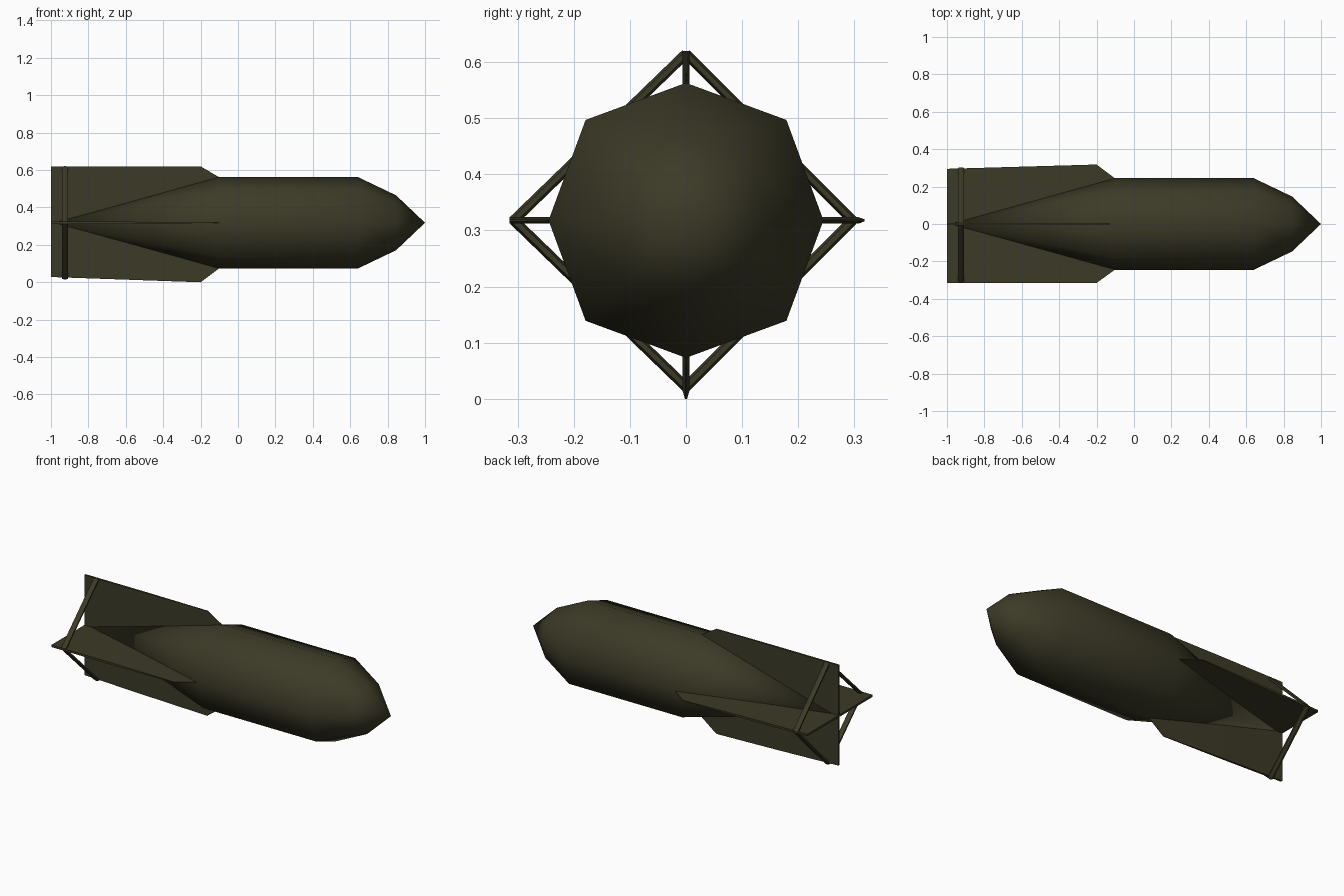
import bpy, bmesh, math
from mathutils import Matrix, Vector

if "Cube" in bpy.data.objects:
    bpy.data.objects.remove(bpy.data.objects["Cube"])

AXIS_Z = 0.318
olive = bpy.data.materials.new("dark_olive")
olive.diffuse_color = (0.045, 0.042, 0.020, 1)
olive.use_nodes = True
olive.node_tree.nodes["Principled BSDF"].inputs["Base Color"].default_value = olive.diffuse_color


def finish(name, bm, smooth):
    bmesh.ops.recalc_face_normals(bm, faces=bm.faces)
    for f in bm.faces:
        f.smooth = smooth
    me = bpy.data.meshes.new(name)
    bm.to_mesh(me)
    bm.free()
    me.materials.append(olive)
    ob = bpy.data.objects.new(name, me)
    ob.location.z = AXIS_Z
    bpy.context.collection.objects.link(ob)
    return ob


# Body: eight-sided lathe along x, pointed at both ends
bm = bmesh.new()
rings = []
for x, r in [(-0.1, 0.245), (0.64, 0.245), (0.845, 0.147)]:
    ring = []
    for i in range(8):
        a = i * math.pi / 4
        k = r * (1.033 if i % 2 else 1.0)
        ring.append(bm.verts.new((x, k * math.cos(a), k * math.sin(a))))
    rings.append(ring)
tail = bm.verts.new((-0.99, 0, 0))
nose = bm.verts.new((1.0, 0, 0))
for i in range(8):
    j = (i + 1) % 8
    for a, b in zip(rings, rings[1:]):
        bm.faces.new((a[i], a[j], b[j], b[i]))
    bm.faces.new((tail, rings[0][j], rings[0][i]))
    bm.faces.new((nose, rings[-1][i], rings[-1][j]))
finish("bomb_body", bm, True)


# Fins: flat plate behind x = -0.6, thinning towards the leading edge
def fin(name, angle, r_back, r_front):
    r_mid = (r_back + r_front) / 2
    cols = [(-1.0, r_back, 0.006), (-0.6, r_mid, 0.006),
            (-0.2, r_front, 0.002), (-0.1, 0.243, 0.001)]
    bm = bmesh.new()
    quads = []
    for x, r, t in cols:
        quads.append([bm.verts.new(p) for p in
                      ((x, 0, -t), (x, r, -t), (x, r, t), (x, 0, t))])
    for a, b in zip(quads, quads[1:]):
        for i in range(4):
            j = (i + 1) % 4
            bm.faces.new((a[i], a[j], b[j], b[i]))
    bm.faces.new(quads[0])
    bm.faces.new(quads[-1])
    bm.transform(Matrix.Rotation(angle, 4, 'X'))
    finish(name, bm, False)


fin("fin_back", 0, 0.295, 0.318)
fin("fin_top", math.pi / 2, 0.302, 0.302)
fin("fin_front", math.pi, 0.315, 0.315)
fin("fin_bottom", -math.pi / 2, 0.290, 0.318)

# Struts: slim bars joining neighbouring fin tips near the tail
tips = [Vector((-0.925, 0.297, 0)), Vector((-0.925, 0, 0.297)),
        Vector((-0.925, -0.307, 0)), Vector((-0.925, 0, -0.297))]
for i in range(4):
    a, b = tips[i], tips[(i + 1) % 4]
    d = b - a
    bm = bmesh.new()
    bmesh.ops.create_cone(bm, cap_ends=True, segments=6, radius1=1, radius2=1,
                          depth=d.length)
    out = d.normalized()
    side = out.cross(Vector((1, 0, 0)))
    m = Matrix((Vector((1, 0, 0)) * 0.018, side * 0.009, out)).transposed().to_4x4()
    bm.transform(Matrix.Translation((a + b) / 2) @ m)
    finish("tail_strut_%d" % (i + 1), bm, False)
